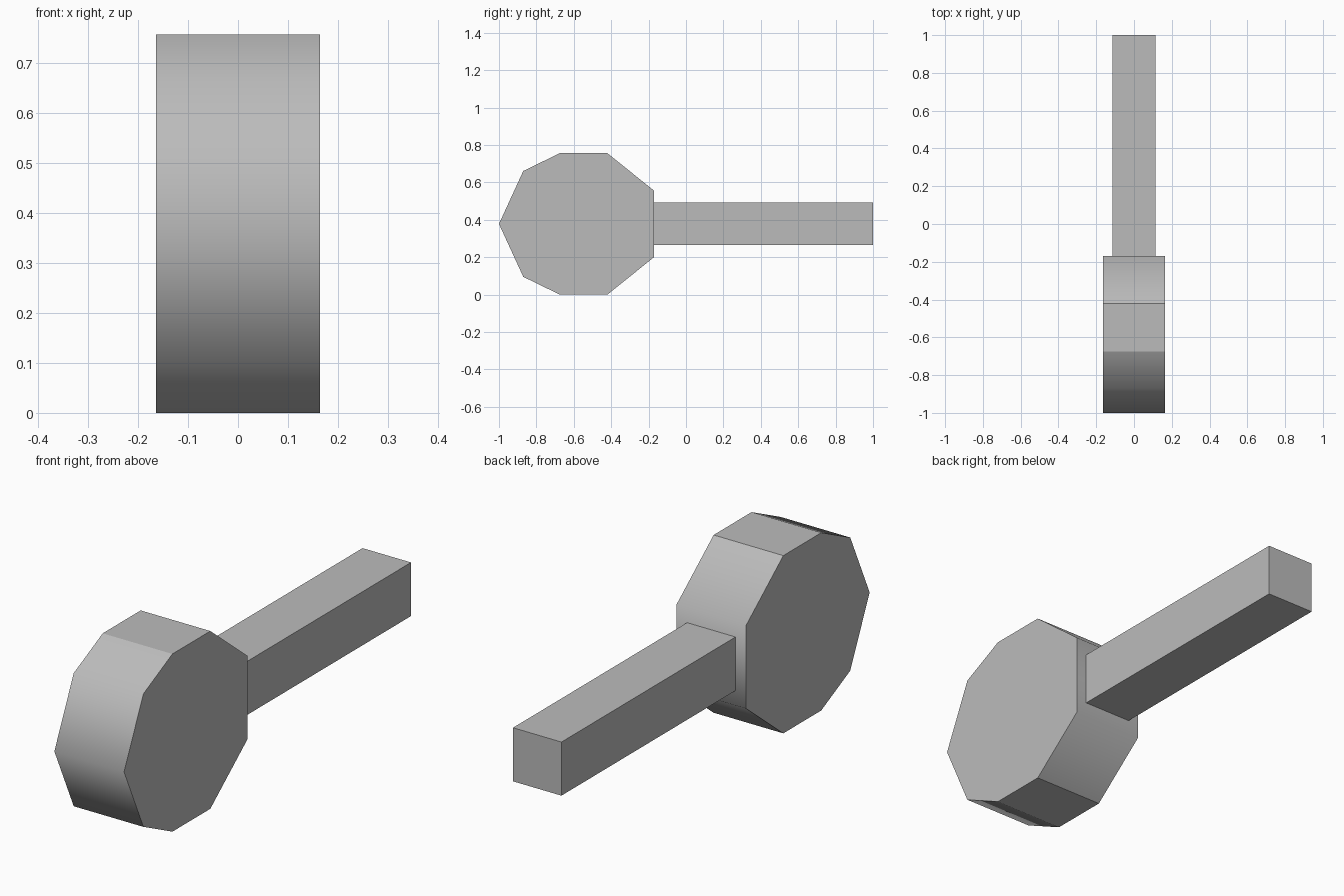
import bpy
import bmesh

cube = bpy.data.objects.get("Cube")
if cube:
    bpy.data.objects.remove(cube, do_unlink=True)

grey = bpy.data.materials.new("plain grey")
grey.use_nodes = True
colour = (0.5, 0.5, 0.5, 1)
grey.diffuse_color = colour
grey.node_tree.nodes["Principled BSDF"].inputs["Base Color"].default_value = colour


def extrude_profile(name, points, half_width):
    """Extrude a y-z outline symmetrically along x."""
    bm = bmesh.new()
    face = bm.faces.new([bm.verts.new((-half_width, y, z)) for y, z in points])
    result = bmesh.ops.extrude_face_region(bm, geom=[face])
    moved = [v for v in result["geom"] if isinstance(v, bmesh.types.BMVert)]
    bmesh.ops.translate(bm, verts=moved, vec=(2 * half_width, 0, 0))
    bmesh.ops.recalc_face_normals(bm, faces=bm.faces)
    mesh = bpy.data.meshes.new(name)
    bm.to_mesh(mesh)
    bm.free()
    mesh.materials.append(grey)
    obj = bpy.data.objects.new(name, mesh)
    bpy.context.collection.objects.link(obj)
    return obj


# Faceted head, mirrored above and below its mid height
mid = 0.378
upper = [(-0.87, 0.283), (-0.675, mid), (-0.42, mid), (-0.17, 0.177)]
outline = [(-1, mid)] + [(y, mid + h) for y, h in upper]
outline += [(y, mid - h) for y, h in reversed(upper)]
head = extrude_profile("head", outline, 0.164)

# Front and back curves are smooth; the caps and level flats keep crisp borders
for polygon in head.data.polygons:
    polygon.use_smooth = abs(polygon.normal.x) < 0.5 and abs(polygon.normal.z) < 0.99
for edge in head.data.edges:
    a, b = (head.data.vertices[i].co for i in edge.vertices)
    across = abs(a.x - b.x) > 0.1
    edge.use_edge_sharp = not across or abs(a.z - mid) > 0.37

# Square handle reaching back from the head
r = 0.114
handle = [(-0.17, mid + r), (1, mid + r), (1, mid - r), (-0.17, mid - r)]
extrude_profile("handle", handle, r)
